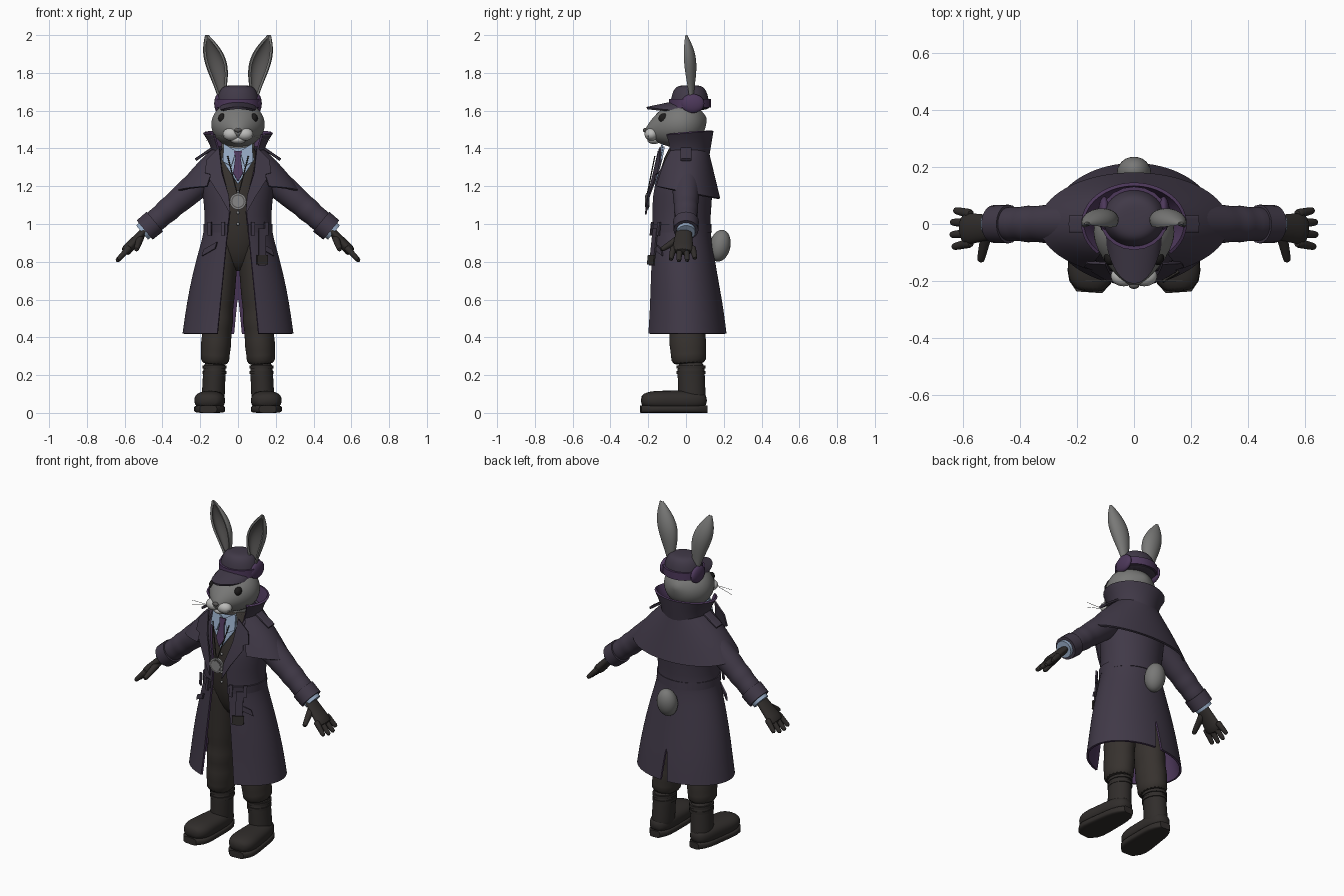
import bpy, bmesh
from math import sin, cos, pi, asin, radians
from mathutils import Vector, Matrix

cube = bpy.data.objects.get("Cube")
if cube:
    bpy.data.objects.remove(cube, do_unlink=True)


def material(name, red, green, blue):
    mat = bpy.data.materials.new(name)
    mat.use_nodes = True
    colour = (red, green, blue, 1)
    mat.diffuse_color = colour
    mat.node_tree.nodes["Principled BSDF"].inputs["Base Color"].default_value = colour
    return mat


COAT = material("coat plum", .052, .041, .064)
LINING = material("lining purple", .075, .04, .105)
CLOTH = material("dark brown cloth", .038, .032, .028)
LEATHER = material("dark leather", .03, .026, .024)
FUR = material("grey fur", .19, .19, .185)
WHITE = material("pale fur", .5, .5, .49)
INNER = material("inner ear grey", .1, .096, .094)
SHIRT = material("pale blue shirt", .3, .4, .55)
SILVER = material("dull silver", .24, .24, .24)
BLACK = material("eye black", .012, .011, .011)
made = []


def spread(steps):
    return [i / steps for i in range(steps + 1)]


def mix(start, end, t):
    return start + (end - start) * t


def finish(name, bm, mats, mirror=False, sub=0, thick=0, offset=-1, rim=0):
    """Turn a bmesh into an object with the usual modifiers."""
    mesh = bpy.data.meshes.new(name)
    bm.to_mesh(mesh)
    bm.free()
    for mat in mats:
        mesh.materials.append(mat)
    ob = bpy.data.objects.new(name, mesh)
    bpy.context.collection.objects.link(ob)
    if mirror:
        ob.modifiers.new("mirror", 'MIRROR')
    if sub:
        smooth = ob.modifiers.new("smooth", 'SUBSURF')
        smooth.levels = smooth.render_levels = sub
        smooth.boundary_smooth = 'PRESERVE_CORNERS'
    if thick:
        solid = ob.modifiers.new("thickness", 'SOLIDIFY')
        solid.thickness, solid.offset = thick, offset
        solid.material_offset = len(mats) - 1
        solid.material_offset_rim = rim
    made.append(ob)


def grid(bm, rows, closed=False):
    verts = [[bm.verts.new(p) for p in row] for row in rows]
    n = len(verts[0])
    for low, high in zip(verts, verts[1:]):
        for j in range(n if closed else n - 1):
            k = (j + 1) % n
            bm.faces.new((low[j], low[k], high[k], high[j]))
    return verts


def sheet(name, rows, mats, mirror=False, sub=1, rim=0):
    bm = bmesh.new()
    grid(bm, rows)
    finish(name, bm, mats, mirror, sub, .012, rim=rim)


def loft(name, stations, mat, ref='X', power=1, mirror=False, sides=16, sub=1):
    """Closed tube through (centre, radius along the ref axis, other radius)."""
    axis = Vector((1, 0, 0)) if ref == 'X' else Vector((0, 1, 0))
    centres = [Vector(s[0]) for s in stations]
    rows = []
    for i, (_, wide, deep) in enumerate(stations):
        along = (centres[min(i + 1, len(centres) - 1)] - centres[max(i - 1, 0)]).normalized()
        u = (axis - along * axis.dot(along)).normalized()
        v = along.cross(u)
        ring = []
        for j in range(sides):
            a = 2 * pi * j / sides
            c, s = [abs(q) ** power * (1 if q > 0 else -1) for q in (cos(a), sin(a))]
            ring.append(centres[i] + u * wide * c + v * deep * s)
        rows.append(ring)
    bm = bmesh.new()
    verts = grid(bm, rows, True)
    bm.faces.new(verts[0][::-1])
    bm.faces.new(verts[-1])
    bmesh.ops.recalc_face_normals(bm, faces=bm.faces)
    finish(name, bm, [mat], mirror, sub)


def limb(name, start, end, r0, r1, mat, ref='X', ratio=1, fold=0, sub=1, mirror=True, power=1):
    """Tapered tube whose far half can be gathered into folds."""
    steps = 12 if fold else 4
    stations = []
    for i, t in enumerate(spread(steps)):
        r = mix(r0, r1, t) + (fold * (-1) ** i if t > .5 else 0)
        stations.append((Vector(start).lerp(Vector(end), t), r, r * ratio))
    loft(name, stations, mat, ref, power, mirror, sides=20, sub=sub)


def wrap(name, rings, mats, sway=0, lift=0, sub=1, rim=0):
    """Mirrored garment, open in front; rings run upwards as
    (height, x radius, y radius, half front gap)."""
    rows = []
    base, top = rings[0][0], rings[-1][0]
    for z, wide, deep, gap in rings:
        slit = max(0, .64 - z) / 10
        centre = -sway * max(0, 1 - 2 * abs(z - 1))
        raised = lift * (z - base if lift > 0 else top - z) / (top - base)
        angles = [mix(asin(gap / wide), pi - asin(slit / wide), t) for t in spread(16)]
        rows.append([(wide * sin(a), centre - deep * cos(a), z + raised * (1 - cos(a)) / 2) for a in angles])
    sheet(name, rows, mats, True, sub, rim)


def front(x, z):
    """Depth of the clothing's front, above and below the waist."""
    if z > 1.02:
        return -.205 + .22 * max(0, z - 1.1) + x * x
    return -.2 + 2.3 * x * x + (z - .9) / 10


def plate(name, outline, mat, out=0, mirror=True):
    """Thin piece cut to an (x, z) outline and laid on the clothing."""
    bm = bmesh.new()
    bm.faces.new([bm.verts.new((x, front(x, z) - out, z)) for x, z in outline])
    bmesh.ops.triangulate(bm, faces=bm.faces)
    finish(name, bm, [mat], mirror, 0, .009, 0)


def ball(name, loc, size, mat, mirror=False, tilt=0):
    bm = bmesh.new()
    bmesh.ops.create_uvsphere(bm, u_segments=24, v_segments=16, radius=1)
    bm.transform(Matrix.Translation(loc) @ Matrix.Rotation(tilt, 4, 'X') @ Matrix.Diagonal((*size, 1)))
    finish(name, bm, [mat], mirror)


# Head and face
stations = []
for t in spread(12):
    r = .01 + .135 * max(0, sin(pi * t ** 1.3)) ** .6
    stations.append(((0, mix(-.22, .11, t), mix(1.48, 1.56, t)), r, r * .87))
loft("head", stations, FUR, sides=20)
limb("neck", (0, 0, 1.3), (0, 0, 1.48), .085, .09, FUR, mirror=False)
ball("muzzle", (.036, -.183, 1.475), (.045, .036, .034), WHITE, True)
ball("chin", (0, -.17, 1.445), (.04, .035, .022), WHITE)
ball("nose", (0, -.217, 1.497), (.018, .011, .012), INNER)
ball("eye", (.085, -.118, 1.56), (.02, .027, .026), BLACK, True, .3)
for tip in (1.47, 1.44):
    limb("whisker", (.06, -.2, 1.47), (.17, -.2, tip), .0015, .001, WHITE, 'Y', sub=0)

# Ears, cupped and open to the front
rows = []
for t in spread(10):
    r = .01 + .05 * sin(pi * t ** 1.6)
    angles = [radians(mix(-118, 118, s)) for s in spread(14)]
    rows.append([(.085 + .08 * t * t - r * sin(a), .03 * (1 - t) + r * .75 * cos(a), 1.6 + .4 * t) for a in angles])
sheet("ear", rows, [FUR, INNER], True)

# Cap with band, side folds and peak
stations = []
for t in spread(8):
    r = .117 * cos(t * 1.5) ** .4
    stations.append(((0, .02, 1.6 + .135 * sin(t * 1.5)), r, r * .9))
loft("cap_crown", stations, COAT, sides=20)
limb("cap_band", (0, .02, 1.617), (0, .02, 1.662), .121, .121, LINING, ratio=.92, sub=0, mirror=False)
ball("cap_fold", (.104, .035, 1.638), (.022, .062, .05), LINING, True)
rows = []
for t in spread(3):
    k = 1 - t
    angles = [radians(mix(-78, 78, s)) for s in spread(16)]
    rows.append([(.105 * sin(a), .01 - (.085 + .135 * k) * cos(a),
                  1.648 - .028 * k - .02 * sin(a) ** 2) for a in angles])
sheet("cap_peak", rows, [COAT])

# Waistcoat, shirt and tie
ball("waistcoat", (0, -.02, 1.1), (.165, .135, .35), CLOTH)
plate("shirt_front", [(0, 1.21), (.085, 1.34), (.07, 1.41), (0, 1.4)], SHIRT, -.015)
plate("shirt_collar", [(.01, 1.385), (.075, 1.425), (.08, 1.33), (.035, 1.305)], SHIRT, -.004)
plate("tie", [(0, 1.385), (.022, 1.385), (.014, 1.35), (.026, 1.27), (0, 1.225)], LINING, .003)
for z in (1, 1.06, 1.17):
    ball("waistcoat_button", (0, -.158, z), (.008, .007, .008), SILVER)

# Medallion on a cord
limb("cord", (.055, -.165, 1.36), (.004, -.205, 1.16), .003, .003, LEATHER, sub=0)
for part, radius, half, mat in (("edge", .044, .007, SILVER), ("groove", .036, .009, INNER),
                                ("face", .03, .011, SILVER)):
    limb("medallion_" + part, (0, -.205 + half, 1.12), (0, -.205 - half, 1.12), radius, radius, mat,
         sub=0, mirror=False)

# Long coat, open in front and slit at the back
skirt = [(mix(.42, .98, t), mix(.295, .173, t) + .015 * sin(pi * t), mix(.215, .154, t), mix(.11, .055, t))
         for t in spread(5)]
chest = [(1.1, .18, .16, .04), (1.2, .195, .16, .065), (1.3, .185, .145, .095), (1.38, .13, .12, .1)]
wrap("coat", skirt + chest, [COAT, LINING], sway=.03, rim=1)
wrap("belt", [(z, .184, .164, .055) for z in (.955, 1)], [COAT], sway=.03, sub=0)
wrap("cape", [(mix(1.205, 1.41, t), mix(.335, .125, t) + .015 * sin(pi * t), mix(.182, .115, t), mix(.165, .1, t))
              for t in spread(4)], [COAT, LINING], lift=-.07)
wrap("collar", [(mix(1.365, 1.468, t), mix(.135, .186, t * t), mix(.125, .146, t), mix(.1, .13, t))
                for t in spread(2)], [COAT, LINING], lift=.025, rim=1)
plate("lapel", [(.1, 1.405), (.165, 1.34), (.175, 1.27), (.145, 1.262), (.15, 1.235), (.09, 1.14),
                (.04, 1.05), (.048, 1.15), (.085, 1.27)], COAT, .01)
limb("shoulder_strap", (.13, 0, 1.405), (.225, 0, 1.34), .03, .03, COAT, 'Y', ratio=.25, sub=0, power=.5)
plate("pocket_flap", [(.11, .905), (.18, .865), (.19, .83), (.12, .87)], COAT)
plate("belt_tail", [(.11, .975), (.145, .975), (.147, .78), (.11, .78)], COAT, .008, False)
plate("belt_buckle", [(.1, .835), (.157, .835), (.157, .785), (.1, .785)], LEATHER, .015, False)
for x in (.07, .14):
    plate("belt_loop", [(x, .94), (x, 1.01), (x + .018, 1.01), (x + .018, .94)], COAT, .004)

# Sleeves with soft folds, cuffs and gloves
limb("sleeve", (.15, 0, 1.265), (.485, 0, .976), .08, .056, COAT, 'Y', fold=.004)
limb("sleeve_cuff", (.44, 0, 1.013), (.494, 0, .968), .068, .066, COAT, 'Y', sub=0)
limb("shirt_cuff", (.47, 0, .987), (.508, 0, .955), .052, .049, SHIRT, 'Y', sub=0)
limb("glove_palm", (.48, -.01, .98), (.605, -.018, .845), .04, .06, LEATHER, 'Y', ratio=.5)
for i, length in enumerate((.9, 1, .98, .82)):
    root = Vector((.57, -.065 + .033 * i, .88))
    reach = Vector((.075, .012 * (i - 1.5), -.08)) * length
    limb("glove_finger", root, root + reach, .018, .012, LEATHER, 'Y')
limb("glove_thumb", (.515, -.02, .935), (.54, -.135, .86), .022, .013, LEATHER)

# Trousers gathered over boots
limb("trouser_leg", (.075, -.02, .95), (.124, .016, .25), .085, .078, CLOTH, ratio=1.22, fold=.005)
limb("boot_shaft", (.122, .025, .28), (.134, .033, .03), .06, .062, LEATHER, ratio=1.2)
for z in (.205, .235):
    limb("boot_strap", (.124, .027, z), (.124, .027, z + .017), .064, .064, LEATHER, ratio=1.2, sub=0)


def shoe(name, z, half, taper, power, sub):
    """Foot-shaped body from heel to toe, widening forwards."""
    stations = []
    for t in spread(10):
        end = abs(2 * t - 1) ** 5
        centre = (mix(.132, .157, t), mix(.112, -.24, t), z)
        stations.append((centre, mix(.064, .09, t) * (1 - .5 * end), half * (1 - taper * end)))
    loft(name, stations, LEATHER, power=power, mirror=True, sides=24, sub=sub)


shoe("boot_foot", .066, .052, .45, .85, 1)
shoe("boot_sole", .02, .02, 0, .45, 0)

# Tail
ball("tail", (0, .18, .885), (.06, .055, .085), FUR, tilt=-.2)

# Bake the modifiers, then shade smooth while keeping hard edges
bpy.ops.object.select_all(action='DESELECT')
for ob in made:
    ob.select_set(True)
bpy.context.view_layer.objects.active = made[0]
bpy.ops.object.convert(target='MESH')
bpy.ops.object.shade_smooth_by_angle(angle=radians(40))
